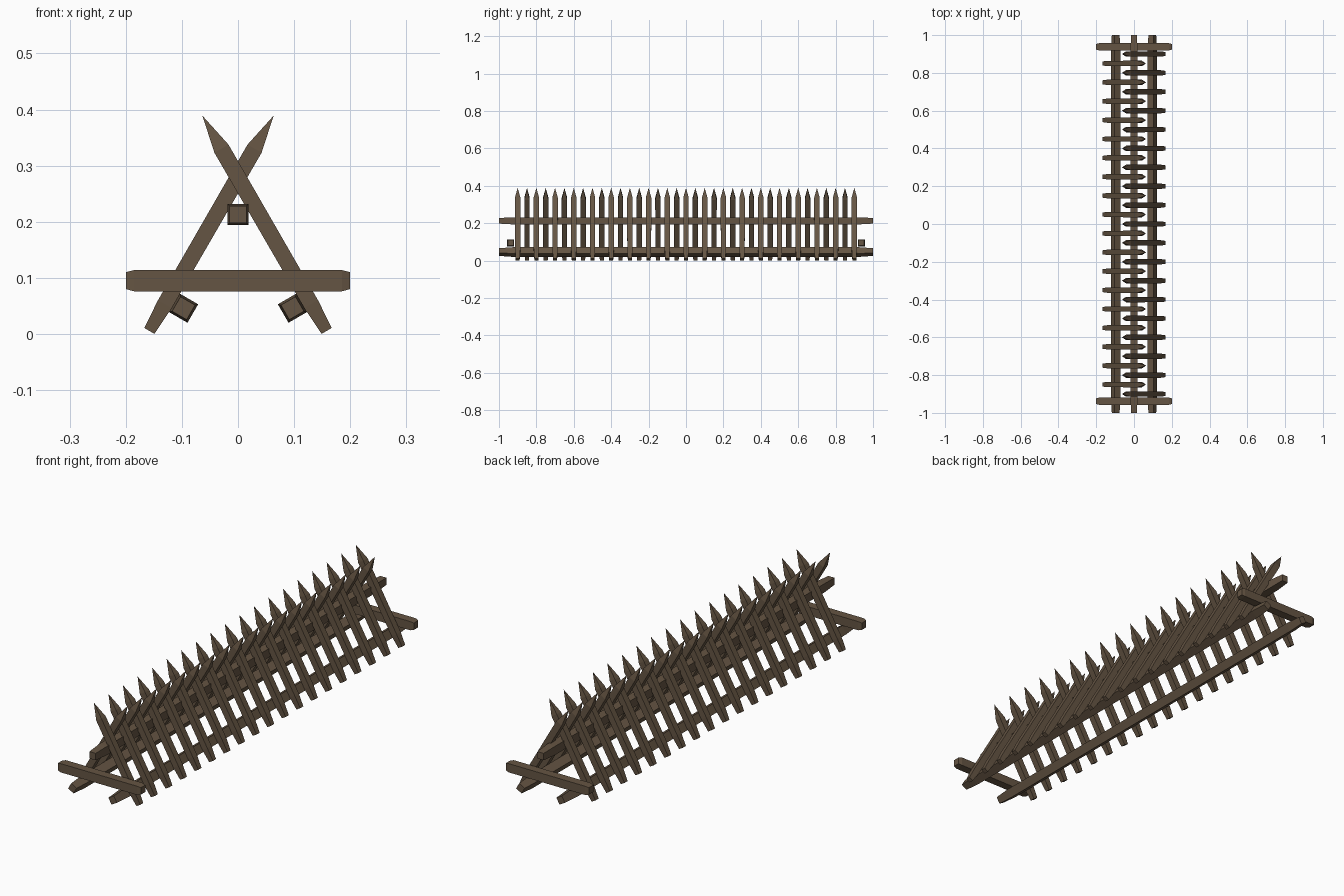
import bpy, bmesh, math
from mathutils import Matrix

if "Cube" in bpy.data.objects:
    bpy.data.objects.remove(bpy.data.objects["Cube"])

wood = bpy.data.materials.new("dark brown wood")
wood.diffuse_color = (0.130, 0.090, 0.056, 1)
wood.use_nodes = True
wood.node_tree.nodes["Principled BSDF"].inputs["Base Color"].default_value = wood.diffuse_color


def timber(name, sections, matrix):
    """Square timber along local z; sections are (height, half width)."""
    bm = bmesh.new()
    prev = None
    for z, h in sections:
        if h == 0:
            ring = [bm.verts.new((0, 0, z))]
        else:
            ring = [bm.verts.new((sx * h, sy * h, z))
                    for sx, sy in ((-1, -1), (1, -1), (1, 1), (-1, 1))]
        if prev is None:
            bm.faces.new(ring[::-1])
        else:
            for i in range(4):
                j = (i + 1) % 4
                top = ring if h == 0 else [ring[j], ring[i]]
                bm.faces.new([prev[i], prev[j]] + top)
        prev = ring
    if len(prev) == 4:
        bm.faces.new(prev)
    bmesh.ops.recalc_face_normals(bm, faces=bm.faces)
    me = bpy.data.meshes.new(name)
    bm.to_mesh(me)
    bm.free()
    me.materials.append(wood)
    ob = bpy.data.objects.new(name, me)
    ob.matrix_world = matrix
    bpy.context.collection.objects.link(ob)
    return ob


def beam_sections(length, taper):
    e = length / 2
    return [(-e, 0.015), (-e + taper, 0.019), (e - taper, 0.019), (e, 0.015)]


LEAN = math.radians(30)

# Sharpened stakes: narrowed foot, straight shaft, pointed tip
stake = [(0, 0.0105), (0.055, 0.014), (0.375, 0.0145), (0.443, 0)]
for side, ys in ((1, [-0.9 + 0.1 * i for i in range(19)]),
                 (-1, [-0.85 + 0.1 * i for i in range(18)])):
    for y in ys:
        timber("stake", stake,
               Matrix.Translation((side * 0.158, y, 0.0055))
               @ Matrix.Rotation(-side * LEAN, 4, 'Y'))

# Long rails: one under the crossing, two inside the feet
along_y = Matrix.Rotation(-math.pi / 2, 4, 'X')
for name, x, z, roll in (("top_rail", 0, 0.213, 0),
                         ("right_rail", 0.097, 0.046, -LEAN),
                         ("left_rail", -0.097, 0.046, LEAN)):
    timber(name, beam_sections(2.0, 0.075),
           Matrix.Translation((x, 0, z)) @ Matrix.Rotation(roll, 4, 'Y') @ along_y)

# Cross beams at both ends
for y in (-0.938, 0.938):
    timber("cross_beam", beam_sections(0.4, 0.015),
           Matrix.Translation((0, y, 0.095)) @ Matrix.Rotation(math.pi / 2, 4, 'Y'))
